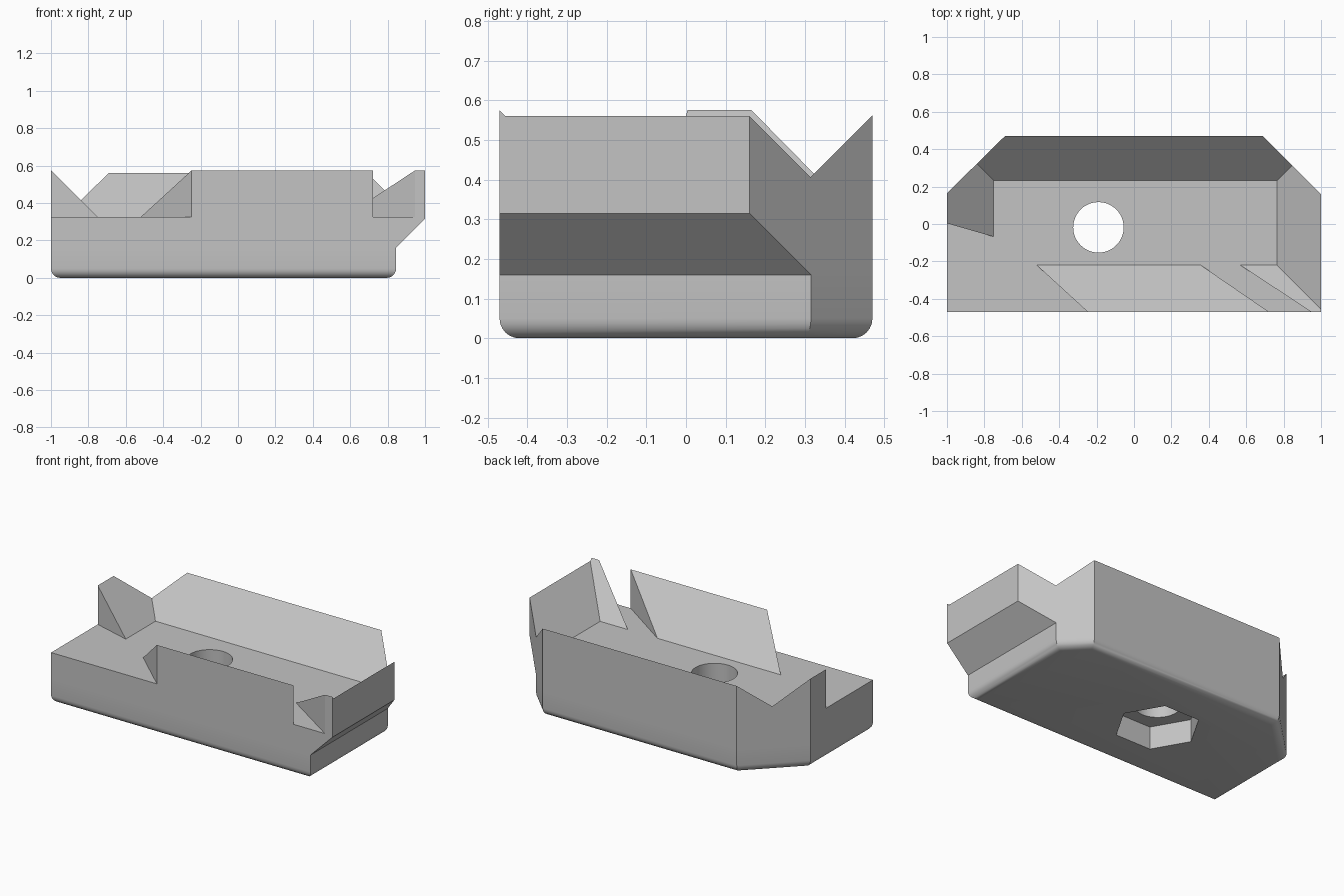
import bpy
import bmesh
from math import cos, sin, tan, pi, radians
from mathutils import Vector

cube = bpy.data.objects.get("Cube")
if cube:
    bpy.data.objects.remove(cube, do_unlink=True)

FLOOR = 0.325   # height of the pocket and channel floors
FRONT = -0.47

grey = bpy.data.materials.new("plain grey")
grey.use_nodes = True
colour = (0.55, 0.55, 0.55, 1)
grey.diffuse_color = colour
grey.node_tree.nodes["Principled BSDF"].inputs["Base Color"].default_value = colour


def loft(name, layers, bottom_radius=0):
    """Solid through a stack of (z, outline) layers with equal point counts."""
    bm = bmesh.new()
    rings = [[bm.verts.new((x, y, z)) for x, y in pts] for z, pts in layers]
    base = bm.faces.new(rings[0])
    bm.faces.new(rings[-1])
    n = len(rings[0])
    for lo, hi in zip(rings, rings[1:]):
        for i in range(n):
            j = (i + 1) % n
            bm.faces.new((lo[i], lo[j], hi[j], hi[i]))
    bmesh.ops.recalc_face_normals(bm, faces=bm.faces[:])
    if bottom_radius:
        bmesh.ops.bevel(bm, geom=list(base.edges), offset=bottom_radius,
                        offset_type='OFFSET', segments=6, profile=0.5,
                        affect='EDGES')
    mesh = bpy.data.meshes.new(name)
    bm.to_mesh(mesh)
    bm.free()
    mesh.materials.append(grey)
    obj = bpy.data.objects.new(name, mesh)
    bpy.context.collection.objects.link(obj)
    return obj


def fillet(a, corner, b, length, steps=12):
    """Arc replacing a corner between the lines towards a and b."""
    c = Vector((*corner, 0))
    d1 = (Vector((*a, 0)) - c).normalized()
    d2 = (Vector((*b, 0)) - c).normalized()
    half = d1.angle(d2) / 2
    centre = c + (d1 + d2).normalized() * (length / cos(half))
    s, e = c + d1 * length - centre, c + d2 * length - centre
    return [(centre + s.slerp(e, i / steps)).to_2d()[:] for i in range(steps + 1)]


def ngon(x, y, r, n):
    return [(x + r * cos(2 * pi * i / n), y + r * sin(2 * pi * i / n))
            for i in range(n)]


def body_outline(left):
    return [(left, FRONT), (left, 1.16 - left), (0.69, 0.47),
            (-0.69, 0.47), (-1, 0.165), (-1, FRONT)]


def pocket_outline(grow):
    x0, x1, y0, y1 = -0.75 - grow, 0.765 + grow, -0.22 - grow, 0.233 + grow
    return [(x0, y0), (x1, y0), (x1, y1), (x0, y1)]


def prism(name, pts, z0, z1):
    return loft(name, [(z0, pts), (z1, pts)])


# Block with undercut left side and rounded bottom rim
body = loft("block_body", [(0, body_outline(0.845)), (0.16, body_outline(0.845)),
                           (0.315, body_outline(1)), (0.6, body_outline(1))], 0.05)

# Pocket with sloping walls
cutters = [loft("pocket_cutter", [(FLOOR, pocket_outline(0)),
                                  (FLOOR + 0.4, pocket_outline(0.4))])]

# Curved channel leaving through the right side and front
inner = fillet((-1.1, -0.36), (-0.754, -0.36), (-0.66, -0.215), 0.14)
ridge = fillet((-0.56, -0.215), (-0.726, FRONT), (0, FRONT), 0.11)
curved = [(-1.1, -0.6), (-1.1, -0.36)] + inner + [(-0.61, -0.138), (-0.51, -0.138)]
curved += ridge + [(ridge[-1][0], -0.6)]
cutters.append(prism("curved_channel_cutter", curved, FLOOR, 0.8))

# Slanted channel through the front wall
slanted = [(0.182, -0.1), (0.385, -0.1), (1.145, -0.6), (0.912, -0.6)]
cutters.append(prism("slanted_channel_cutter", slanted, FLOOR, 0.8))

# Bolt hole and hexagonal nut recess underneath
cutters.append(prism("bolt_hole_cutter", ngon(-0.19, -0.018, 0.135, 48), -0.1, 0.7))
cutters.append(prism("nut_recess_cutter", ngon(-0.19, -0.018, 0.25, 6), -0.1, 0.145))

for cutter in cutters:
    cutter.hide_render = True
    mod = body.modifiers.new(cutter.name, 'BOOLEAN')
    mod.operation = 'DIFFERENCE'
    mod.solver = 'EXACT'
    mod.object = cutter

# Bake the cuts, then drop the cutters
bpy.context.view_layer.update()
graph = bpy.context.evaluated_depsgraph_get()
final = bpy.data.meshes.new_from_object(body.evaluated_get(graph))
body.modifiers.clear()
body.data = final
for cutter in cutters:
    bpy.data.objects.remove(cutter, do_unlink=True)

# Smooth the round parts, keep the other edges sharp
bpy.ops.object.select_all(action='DESELECT')
body.select_set(True)
bpy.context.view_layer.objects.active = body
bpy.ops.object.shade_smooth_by_angle(angle=radians(30))
